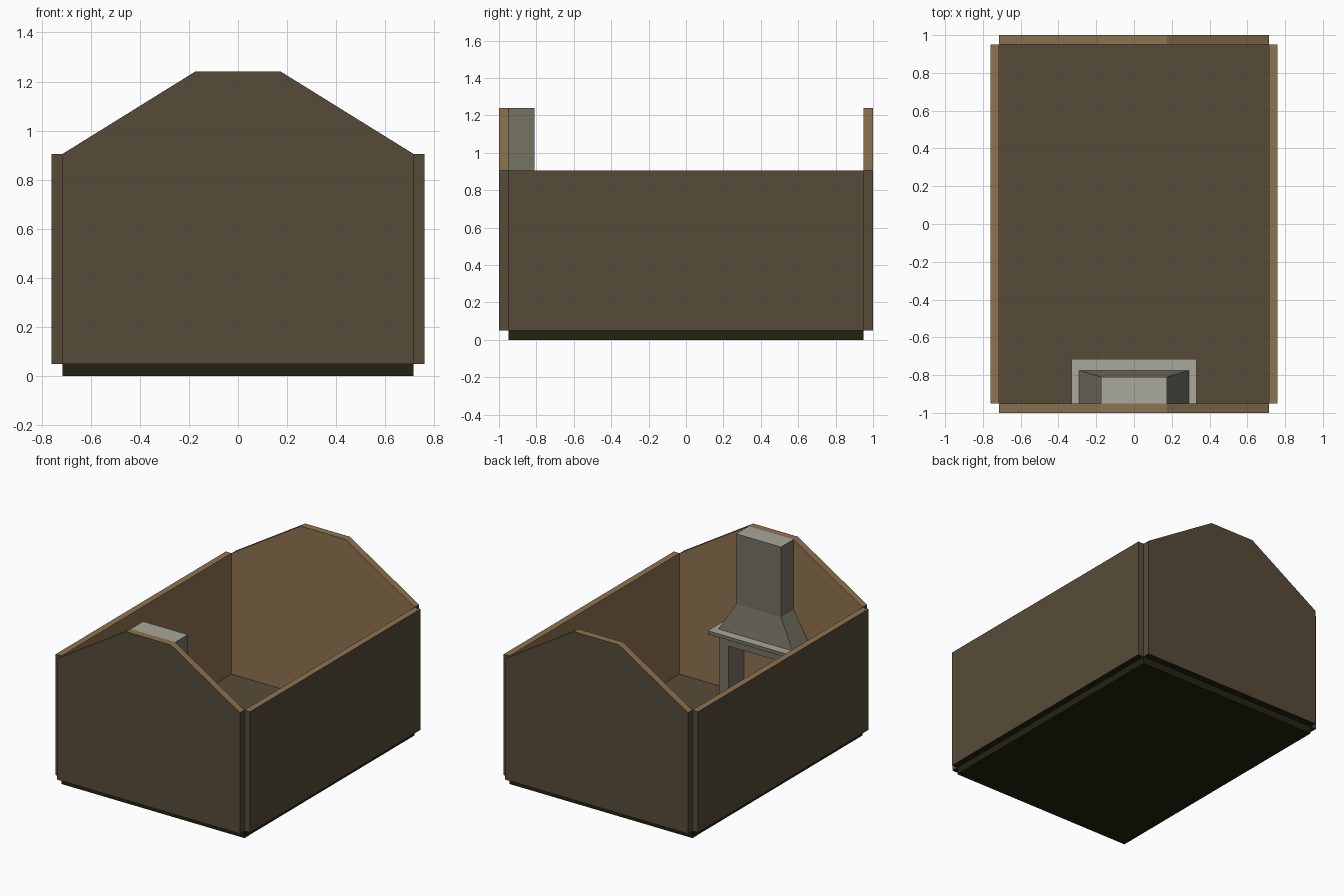
import bpy, bmesh
from mathutils import Vector

if "Cube" in bpy.data.objects:
    bpy.data.objects.remove(bpy.data.objects["Cube"])


def lin(c):
    c /= 255
    return c / 12.92 if c <= 0.04045 else ((c + 0.055) / 1.055) ** 2.4


def mat(name, r, g, b):
    m = bpy.data.materials.new(name)
    m.diffuse_color = (lin(r), lin(g), lin(b), 1)
    m.use_nodes = True
    m.node_tree.nodes["Principled BSDF"].inputs["Base Color"].default_value = m.diffuse_color
    return m


MATS = [mat("dark_wood", 87, 75, 56), mat("light_wood", 143, 115, 81),
        mat("dark_olive", 35, 35, 17), mat("stone", 118, 114, 100),
        mat("pale_stone", 168, 168, 154)]
DARK, LIGHT, OLIVE, STONE, PALE = range(5)


def prism(name, lower, upper, rule):
    """Solid between two matching loops; rule(normal, centre) picks the colour."""
    bm = bmesh.new()
    a = [bm.verts.new(p) for p in lower]
    b = [bm.verts.new(p) for p in upper]
    n = len(a)
    bm.faces.new(a[::-1])
    bm.faces.new(b)
    for i in range(n):
        j = (i + 1) % n
        bm.faces.new((a[i], a[j], b[j], b[i]))
    bmesh.ops.recalc_face_normals(bm, faces=bm.faces)
    bm.normal_update()
    for f in bm.faces:
        f.material_index = rule(f.normal, f.calc_center_median())
    me = bpy.data.meshes.new(name)
    bm.to_mesh(me)
    bm.free()
    for m in MATS:
        me.materials.append(m)
    ob = bpy.data.objects.new(name, me)
    bpy.context.collection.objects.link(ob)
    return ob


def rect(x0, x1, y0, y1, z):
    return [(x0, y0, z), (x1, y0, z), (x1, y1, z), (x0, y1, z)]


def box(name, x0, x1, y0, y1, z0, z1, rule):
    return prism(name, rect(x0, x1, y0, y1, z0), rect(x0, x1, y0, y1, z1), rule)


def wall_rule(outward):
    """Light inside and on the rim, dark outside, olive underneath."""
    def rule(n, c):
        if n.z < -0.5:
            return OLIVE
        return LIGHT if n.z > 0.3 or n.dot(outward) < -0.5 else DARK
    return rule


def stone_rule(n, c):
    return PALE if n.z > 0.95 else STONE


# floor slab
box("floor", -0.715, 0.715, -0.95, 0.95, 0, 0.05,
    lambda n, c: DARK if n.z > 0.5 else OLIVE)

# gable walls and side walls
gable = [(-0.715, 0.05), (0.715, 0.05), (0.715, 0.905),
         (0.175, 1.24), (-0.175, 1.24), (-0.715, 0.905)]
for s, gname, wname in ((-1, "front_gable", "left_wall"), (1, "back_gable", "right_wall")):
    prism(gname, [(x, s * 0.95, z) for x, z in gable],
          [(x, s * 1.0, z) for x, z in gable], wall_rule(Vector((0, s, 0))))
    x0, x1 = sorted((s * 0.715, s * 0.76))
    box(wname, x0, x1, -0.95, 0.95, 0.05, 0.905, wall_rule(Vector((s, 0, 0))))

# fireplace: legs, lintel, mantel, hood and chimney
for s, name in ((-1, "left_fireplace_leg"), (1, "right_fireplace_leg")):
    x0, x1 = sorted((s * 0.21, s * 0.285))
    box(name, x0, x1, -0.95, -0.775, 0.05, 0.525, stone_rule)
box("fireplace_lintel", -0.21, 0.21, -0.95, -0.775, 0.45, 0.525, stone_rule)
box("mantel", -0.33, 0.33, -0.95, -0.715, 0.525, 0.55, stone_rule)
prism("hood", rect(-0.29, 0.29, -0.95, -0.775, 0.55),
      rect(-0.175, 0.175, -0.95, -0.81, 0.745), stone_rule)
box("chimney", -0.175, 0.175, -0.95, -0.81, 0.745, 1.24, stone_rule)
